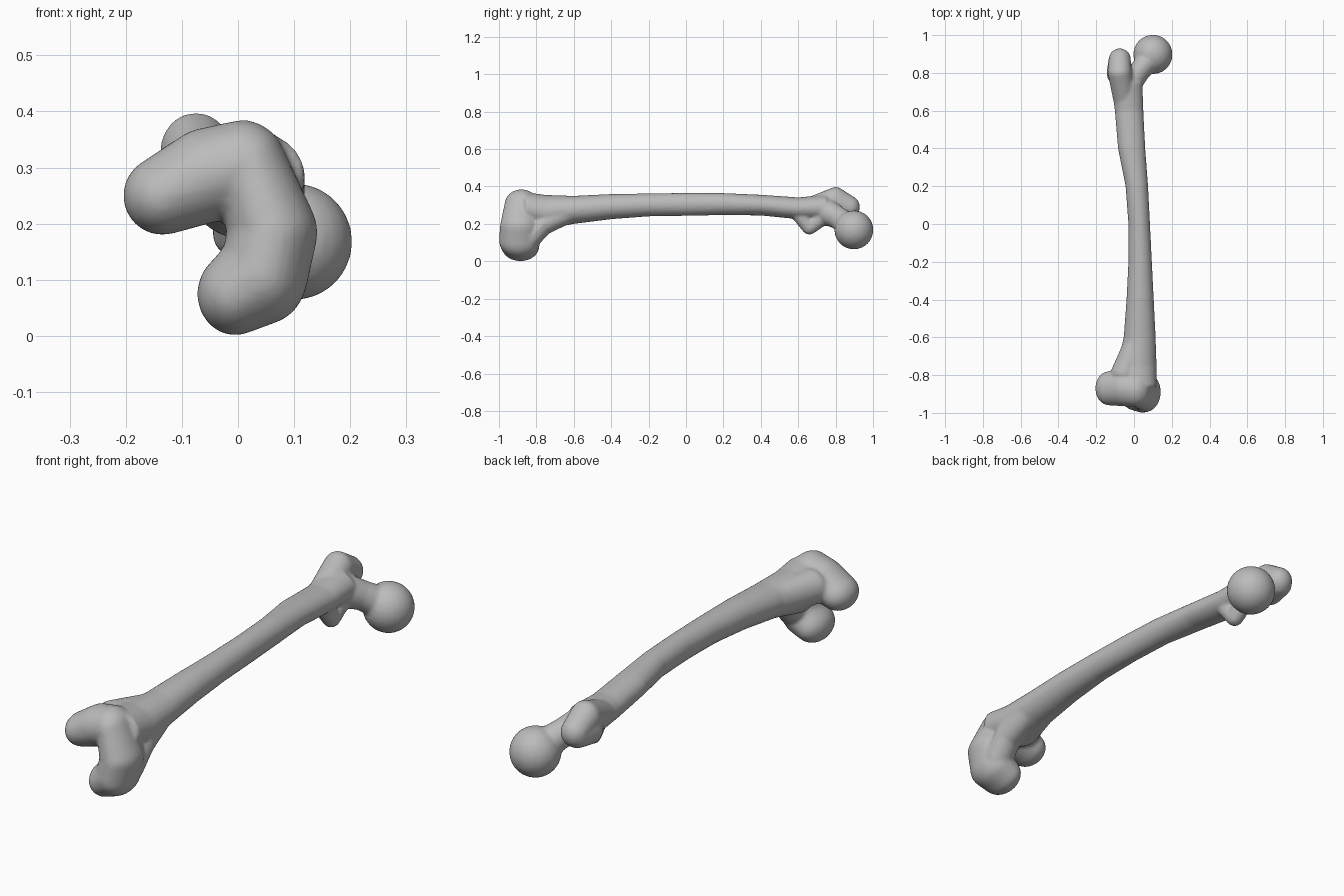
import bpy
import bmesh
import math
from mathutils import Vector

cube = bpy.data.objects.get("Cube")
if cube:
    bpy.data.objects.remove(cube)

bone = bpy.data.materials.new("bone grey")
bone.use_nodes = True
GREY = (0.5, 0.5, 0.5, 1)
bone.diffuse_color = GREY
bone.node_tree.nodes["Principled BSDF"].inputs["Base Color"].default_value = GREY
parts = []


def finish(bm, name):
    bmesh.ops.recalc_face_normals(bm, faces=bm.faces)
    mesh = bpy.data.meshes.new(name)
    bm.to_mesh(mesh)
    bm.free()
    mesh.materials.append(bone)
    obj = bpy.data.objects.new(name, mesh)
    bpy.context.collection.objects.link(obj)
    parts.append(obj)


def hull_chain(name, *blobs):
    """Wrap a tight skin round each neighbouring pair of ellipsoids (centre, radii)."""
    for a, b in zip(blobs, blobs[1:]):
        bm = bmesh.new()
        for centre, radii in (a, b):
            ball = bmesh.ops.create_uvsphere(bm, u_segments=24, v_segments=14, radius=1)
            for v in ball["verts"]:
                v.co = Vector(c + r * k for c, r, k in zip(centre, radii, v.co))
        out = bmesh.ops.convex_hull(bm, input=bm.verts)
        spare = {g for g in out["geom_interior"] if isinstance(g, bmesh.types.BMVert)}
        bmesh.ops.delete(bm, geom=list(spare), context="VERTS")
        finish(bm, name)


def loft(name, sections, n=24):
    """Tube along y through ellipses given as y, left, right, bottom, top."""
    bm = bmesh.new()
    rings = []
    for y, x0, x1, z0, z1 in sections:
        rings.append([bm.verts.new((
            (x0 + x1) / 2 + (x1 - x0) / 2 * math.cos(math.tau * i / n), y,
            (z0 + z1) / 2 + (z1 - z0) / 2 * math.sin(math.tau * i / n))) for i in range(n)])
    for a, b in zip(rings, rings[1:]):
        for i in range(n):
            bm.faces.new((a[i], a[i - 1], b[i - 1], b[i]))
    bm.faces.new(rings[0])
    bm.faces.new(rings[-1])
    finish(bm, name)


# Bowed shaft
loft("shaft", [
    (-0.86, -0.09, 0.12, 0.20, 0.37),
    (-0.75, -0.09, 0.12, 0.17, 0.355),
    (-0.6, -0.055, 0.115, 0.20, 0.35),
    (-0.4, -0.04, 0.105, 0.225, 0.36),
    (-0.2, -0.03, 0.095, 0.24, 0.363),
    (0.0, -0.03, 0.085, 0.243, 0.366),
    (0.2, -0.045, 0.075, 0.247, 0.365),
    (0.4, -0.085, 0.06, 0.245, 0.356),
    (0.6, -0.102, 0.05, 0.225, 0.342),
    (0.75, -0.122, 0.045, 0.22, 0.355),
])

# Knee end: two rounded arms meeting at the front groove
hull_chain("outer_condyle",
           ((-0.135, -0.87, 0.25), (0.07, 0.09, 0.07)),
           ((-0.06, -0.87, 0.285), (0.075, 0.095, 0.085)),
           ((0.01, -0.88, 0.305), (0.07, 0.09, 0.08)))
hull_chain("inner_condyle",
           ((0.02, -0.88, 0.305), (0.065, 0.09, 0.075)),
           ((0.062, -0.89, 0.185), (0.08, 0.105, 0.08)),
           ((0.045, -0.89, 0.11), (0.08, 0.11, 0.09)),
           ((-0.005, -0.885, 0.075), (0.068, 0.1, 0.074)))
hull_chain("outer_flare",
           ((0.0, -0.62, 0.275), (0.05, 0.04, 0.065)),
           ((-0.05, -0.79, 0.285), (0.075, 0.05, 0.075)))
hull_chain("inner_flare",
           ((0.055, -0.62, 0.265), (0.055, 0.04, 0.06)),
           ((0.06, -0.76, 0.2), (0.06, 0.05, 0.06)),
           ((0.055, -0.83, 0.13), (0.065, 0.05, 0.07)))

# Hip end: large and small knobs, neck and ball
hull_chain("large_trochanter",
           ((-0.05, 0.66, 0.285), (0.06, 0.06, 0.055)),
           ((-0.075, 0.8, 0.33), (0.064, 0.055, 0.068)),
           ((-0.075, 0.875, 0.29), (0.058, 0.055, 0.06)))
hull_chain("trochanter_ridge",
           ((-0.1, 0.8, 0.28), (0.045, 0.06, 0.06)),
           ((-0.08, 0.87, 0.275), (0.055, 0.05, 0.05)))
hull_chain("small_trochanter",
           ((-0.01, 0.6, 0.26), (0.04, 0.05, 0.03)),
           ((-0.01, 0.66, 0.178), (0.035, 0.04, 0.035)),
           ((-0.01, 0.74, 0.25), (0.04, 0.05, 0.05)))
hull_chain("neck",
           ((-0.03, 0.74, 0.27), (0.07, 0.07, 0.075)),
           ((0.03, 0.81, 0.235), (0.055, 0.06, 0.06)),
           ((0.09, 0.885, 0.18), (0.065, 0.065, 0.068)))
hull_chain("ball_head",
           ((0.1, 0.897, 0.168), (0.104, 0.104, 0.104)),
           ((0.1, 0.898, 0.168), (0.104, 0.104, 0.104)))

# Fuse the parts into one smooth skin
bpy.ops.object.select_all(action="DESELECT")
for p in parts:
    p.select_set(True)
thigh_bone = parts[0]
bpy.context.view_layer.objects.active = thigh_bone
bpy.ops.object.join()
thigh_bone.name = "thigh_bone"
fuse = thigh_bone.modifiers.new("fuse", "REMESH")
fuse.mode = "VOXEL"
fuse.voxel_size = 0.008
fuse.use_smooth_shade = True
soften = thigh_bone.modifiers.new("soften", "SMOOTH")
soften.factor = 0.5
soften.iterations = 6
for m in ("fuse", "soften"):
    bpy.ops.object.modifier_apply(modifier=m)
bpy.ops.object.shade_smooth()
